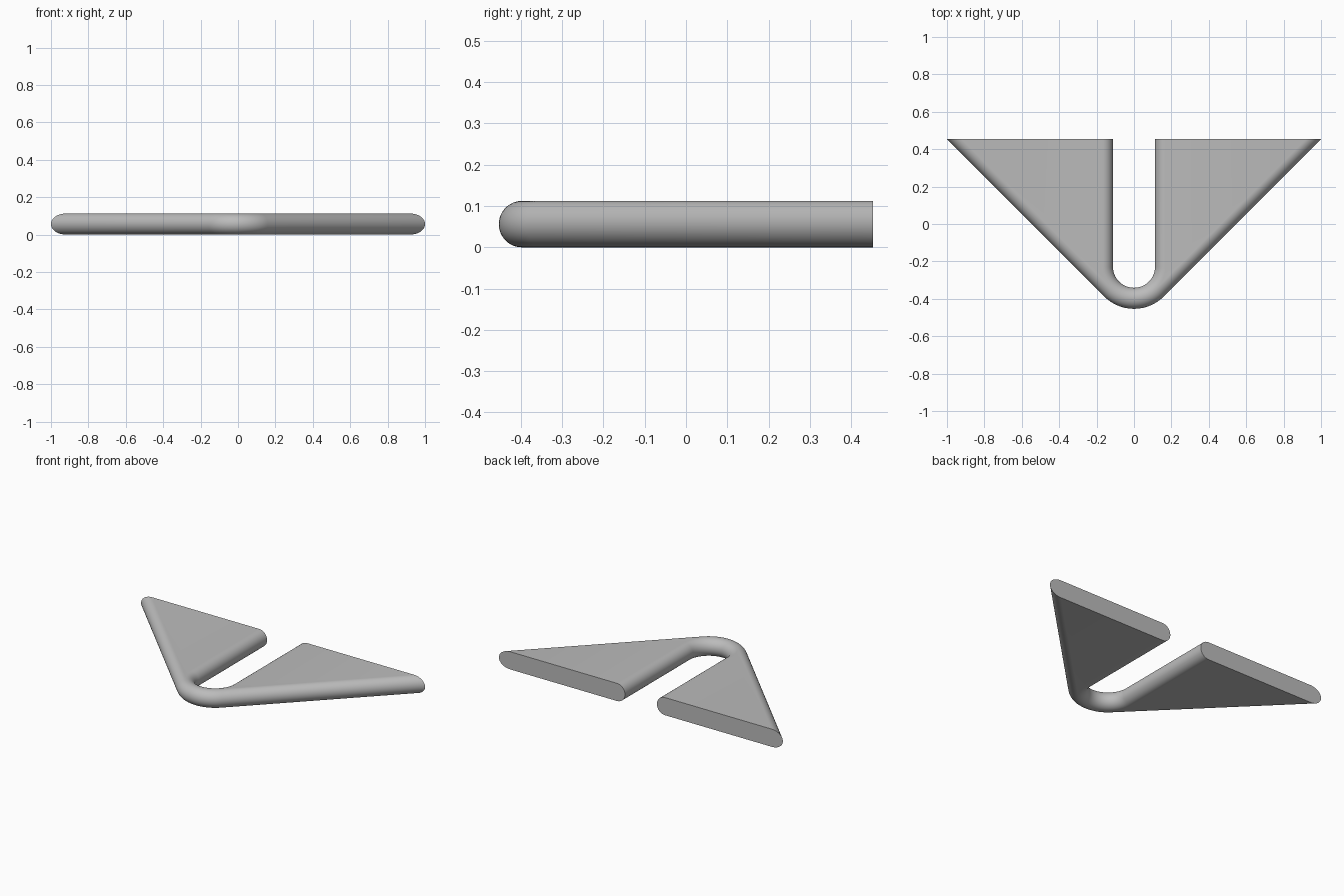
import bpy, bmesh
from math import sin, cos, pi, sqrt, radians

cube = bpy.data.objects.get("Cube")
if cube:
    bpy.data.objects.remove(cube)

R = 0.225                # outer bend radius
SLOT = R / 2             # slot half width
r = R / 4                # edge rounding radius, half the thickness
DEPTH = 2 - R * (sqrt(2) - 1) - 1
BACK = DEPTH / 2
CY = R - BACK            # centre of the bend
STEPS, LAYERS = 48, 24   # bend segments over a half turn, rounding segments

mat = bpy.data.materials.new("plain grey")
mat.use_nodes = True
grey = (0.5, 0.5, 0.5, 1)
mat.diffuse_color = grey
mat.node_tree.nodes["Principled BSDF"].inputs["Base Color"].default_value = grey


def arc(radius, first, last):
    """Bend points between two step numbers, from left to right."""
    angles = [pi + pi * i / STEPS for i in range(first, last + 1)]
    return [(radius * cos(a), CY + radius * sin(a)) for a in angles]


def outer_line(inset):
    tip = sqrt(2) * (R - inset) + BACK - CY
    return [(-tip, BACK)] + arc(R - inset, STEPS // 4, 3 * STEPS // 4) + [(tip, BACK)]


def inner_line(inset):
    x = SLOT + inset
    return [(-x, BACK)] + arc(x, 0, STEPS) + [(x, BACK)]


bm = bmesh.new()
outer, inner = [], []
for k in range(LAYERS + 1):
    t = pi * k / LAYERS
    inset, z = r * (1 - sin(t)), r * (1 - cos(t))
    for rows, line in ((outer, outer_line), (inner, inner_line)):
        rows.append([bm.verts.new((x, y, z)) for x, y in line(inset)])

# Rounded outer edge and rounded slot edge
for rows in (outer, inner):
    for low, high in zip(rows, rows[1:]):
        for i in range(len(low) - 1):
            bm.faces.new((low[i], low[i + 1], high[i + 1], high[i]))

# Flat top and bottom of each wing
q = STEPS // 4
for k in (0, LAYERS):
    bm.faces.new([outer[k][0]] + inner[k][:q + 2])
    bm.faces.new([outer[k][-1]] + inner[k][:-q - 3:-1])

# Flat back ends
for side in (0, -1):
    bm.faces.new([row[side] for row in outer] + [row[side] for row in reversed(inner)])

bmesh.ops.remove_doubles(bm, verts=bm.verts, dist=1e-5)
bmesh.ops.recalc_face_normals(bm, faces=bm.faces)
mesh = bpy.data.meshes.new("split_wing")
bm.to_mesh(mesh)
bm.free()
mesh.materials.append(mat)
wing = bpy.data.objects.new("split_wing", mesh)
bpy.context.collection.objects.link(wing)
bpy.context.view_layer.objects.active = wing
wing.select_set(True)
bpy.ops.object.shade_smooth_by_angle(angle=radians(30))
